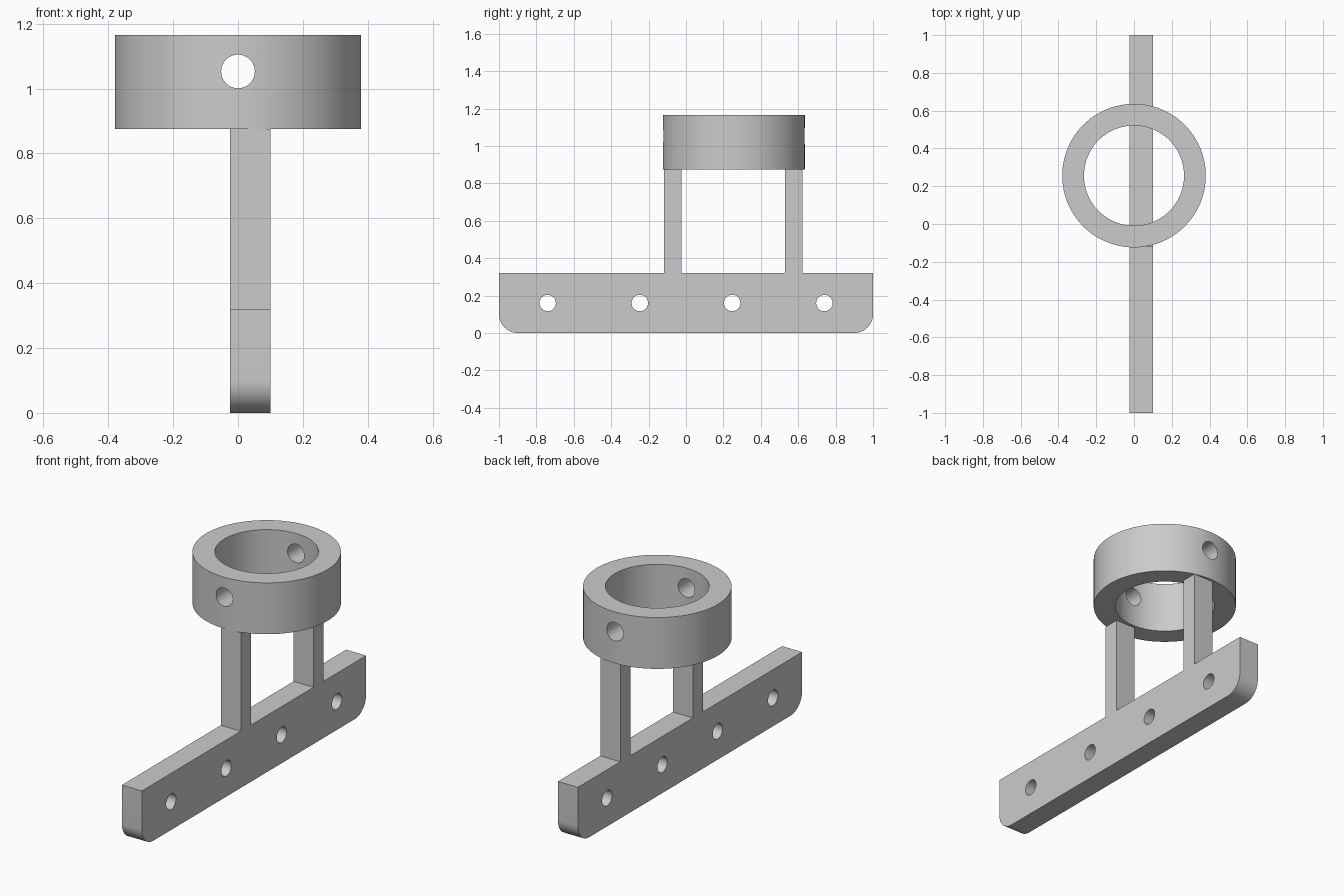
import bpy, bmesh, math
from mathutils import Matrix, Vector

if "Cube" in bpy.data.objects:
    bpy.data.objects.remove(bpy.data.objects["Cube"], do_unlink=True)

grey = bpy.data.materials.new("light_grey")
grey.use_nodes = True
colour = (0.6, 0.6, 0.6, 1)
grey.diffuse_color = colour
grey.node_tree.nodes["Principled BSDF"].inputs["Base Color"].default_value = colour

X0, X1 = -0.025, 0.10          # bar thickness range
XC = (X0 + X1) / 2
RING_Y, RING_BASE, RING_TOP = 0.256, 0.875, 1.165
BAR_TOP = 0.32


def add_object(name, bm):
    bmesh.ops.recalc_face_normals(bm, faces=bm.faces)
    mesh = bpy.data.meshes.new(name)
    bm.to_mesh(mesh)
    bm.free()
    mesh.materials.append(grey)
    obj = bpy.data.objects.new(name, mesh)
    bpy.context.collection.objects.link(obj)
    return obj


def box(name, lo, hi):
    lo, hi = Vector(lo), Vector(hi)
    bm = bmesh.new()
    bmesh.ops.create_cube(bm, size=1, matrix=Matrix.Translation((lo + hi) / 2)
                          @ Matrix.Diagonal((*(hi - lo), 1)))
    return add_object(name, bm)


def cylinder(name, centre, radius, depth, axis="Z", sides=48):
    turn = {"X": Matrix.Rotation(math.pi / 2, 4, "Y"),
            "Y": Matrix.Rotation(math.pi / 2, 4, "X"),
            "Z": Matrix.Identity(4)}[axis]
    bm = bmesh.new()
    bmesh.ops.create_cone(bm, cap_ends=True, segments=sides, radius1=radius, radius2=radius,
                          depth=depth, matrix=Matrix.Translation(centre) @ turn)
    return add_object(name, bm)


def activate(obj):
    bpy.ops.object.select_all(action="DESELECT")
    obj.select_set(True)
    bpy.context.view_layer.objects.active = obj


def cut(obj, cutter):
    mod = obj.modifiers.new("cut", "BOOLEAN")
    mod.operation = "DIFFERENCE"
    mod.solver = "EXACT"
    mod.object = cutter
    activate(obj)
    bpy.ops.object.modifier_apply(modifier=mod.name)
    bpy.data.objects.remove(cutter, do_unlink=True)


def smooth(obj):
    activate(obj)
    bpy.ops.object.shade_smooth_by_angle(angle=math.radians(30))


# Mounting bar: rectangle with rounded lower corners and four screw holes
bar = box("mounting_bar", (X0, -1, 0), (X1, 1, BAR_TOP))
bm = bmesh.new()
bm.from_mesh(bar.data)
corners = [e for e in bm.edges
           if all(v.co.z < 0.01 for v in e.verts)
           and abs(e.verts[0].co.y - e.verts[1].co.y) < 0.01]
bmesh.ops.bevel(bm, geom=corners, offset=0.1, segments=12, profile=0.5, affect="EDGES")
bm.to_mesh(bar.data)
bm.free()
for y in (-0.74, -0.247, 0.247, 0.74):
    cut(bar, cylinder("screw_cutter", (XC, y, 0.16), 0.044, 0.5, "X", 32))
smooth(bar)

# Two uprights between bar and ring
for name, y0, y1 in (("front_post", -0.118, -0.025), ("back_post", 0.53, 0.622)):
    box(name, (X0, y0, BAR_TOP), (X1, y1, RING_BASE))

# Clamp ring with a bore and a set-screw hole through front and back
mid = (RING_BASE + RING_TOP) / 2
ring = cylinder("clamp_ring", (0, RING_Y, mid), 0.38, RING_TOP - RING_BASE, "Z", 96)
cut(ring, cylinder("bore_cutter", (0, RING_Y, mid), 0.265, 1, "Z", 96))
cut(ring, cylinder("set_screw_cutter", (0, RING_Y, 1.053), 0.052, 2, "Y", 32))
smooth(ring)
